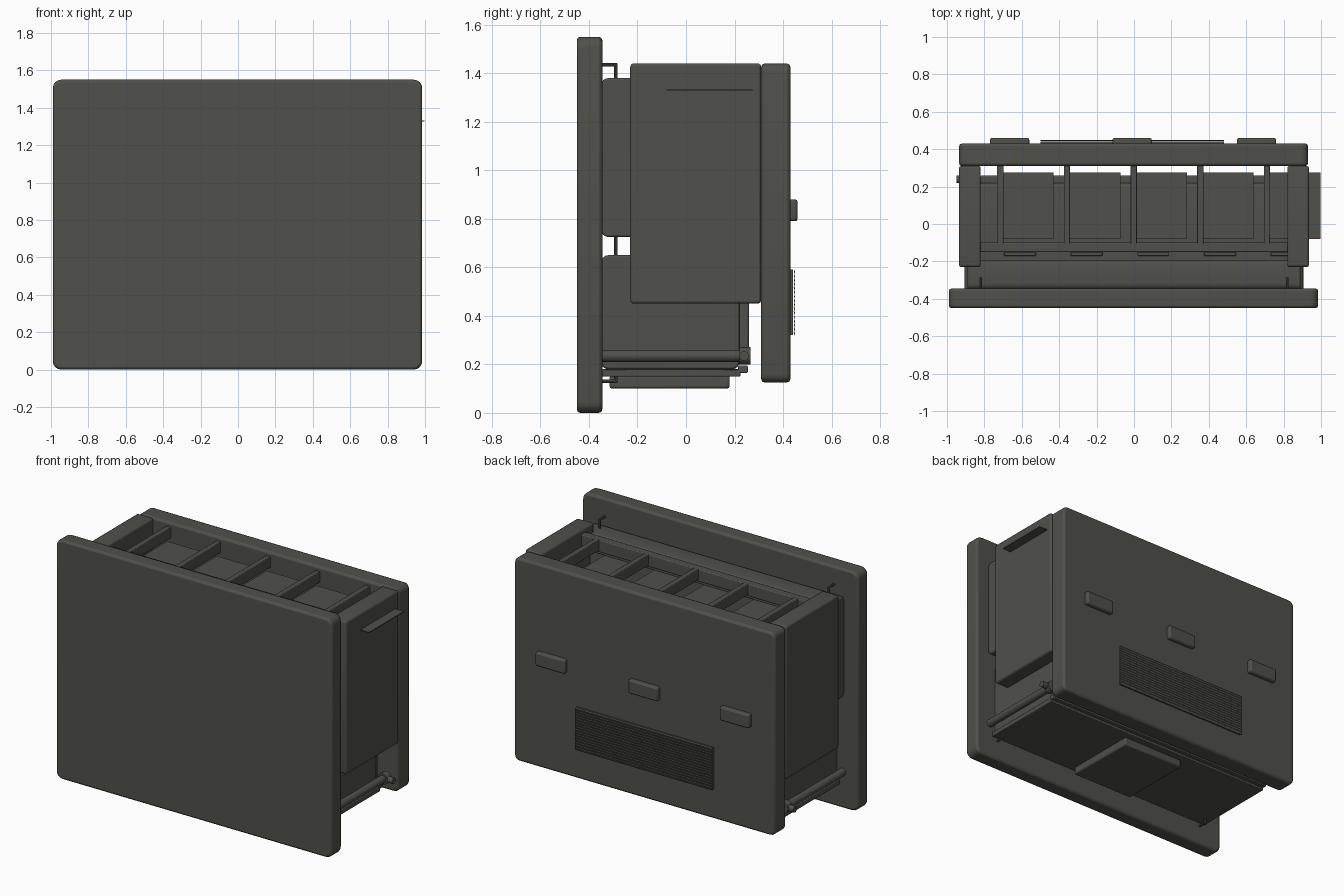
import bpy
import bmesh
import math
from mathutils import Vector

cube = bpy.data.objects.get("Cube")
if cube:
    bpy.data.objects.remove(cube, do_unlink=True)

grey = bpy.data.materials.new("dark olive grey")
colour = (0.08, 0.08, 0.07, 1)
grey.diffuse_color = colour
grey.use_nodes = True
grey.node_tree.nodes["Principled BSDF"].inputs["Base Color"].default_value = colour


def finish(name, bm, edge=0):
    mesh = bpy.data.meshes.new(name)
    bm.to_mesh(mesh)
    bm.free()
    mesh.materials.append(grey)
    obj = bpy.data.objects.new(name, mesh)
    bpy.context.collection.objects.link(obj)
    if edge:
        mod = obj.modifiers.new("soft edges", "BEVEL")
        mod.width = edge
        mod.segments = 2
        mod.limit_method = "ANGLE"
        mod.angle_limit = math.radians(40)
    bpy.ops.object.select_all(action="DESELECT")
    obj.select_set(True)
    bpy.context.view_layer.objects.active = obj
    bpy.ops.object.shade_smooth_by_angle(angle=math.radians(35))
    return obj


def box(name, xs, ys, zs, edge=0.008, corner=0, axis=1):
    """Box between limits; corner rounds the edges running along axis."""
    lo, hi = Vector((xs[0], ys[0], zs[0])), Vector((xs[1], ys[1], zs[1]))
    bm = bmesh.new()
    bmesh.ops.create_cube(bm, size=1)
    for v in bm.verts:
        v.co = (lo + hi) / 2 + v.co * (hi - lo)
    if corner:
        edges = [e for e in bm.edges
                 if abs((e.verts[0].co - e.verts[1].co).normalized()[axis]) > 0.9]
        bmesh.ops.bevel(bm, geom=edges, offset=corner, segments=4,
                        profile=0.5, affect="EDGES")
    return finish(name, bm, edge)


def rod(name, a, b, radius, sides=16):
    a, b = Vector(a), Vector(b)
    bm = bmesh.new()
    bmesh.ops.create_cone(bm, cap_ends=True, segments=sides, radius1=radius,
                          radius2=radius, depth=(b - a).length)
    turn = Vector((0, 0, 1)).rotation_difference(b - a)
    for v in bm.verts:
        v.co = turn @ v.co + (a + b) / 2
    return finish(name, bm)


# Large front and back panels
box("front_panel", (-0.99, 0.985), (-0.45, -0.345), (0, 1.55), 0.014, 0.045)
box("back_panel", (-0.935, 0.93), (0.31, 0.43), (0.125, 1.44), 0.014, 0.035)

# Inner boxes
box("upper_box", (-0.89, 0.89), (-0.35, -0.19), (0.725, 1.38), 0.008, 0.03, 0)
box("lower_box", (-0.84, 0.84), (-0.35, 0.22), (0.18, 0.65), 0.008, 0.03, 0)
box("lower_box_back", (-0.82, 0.82), (0.2, 0.26), (0.2, 0.62))
box("bottom_tray", (-0.86, 0.86), (-0.345, 0.225), (0.15, 0.18), 0.004)
box("bottom_lip", (-0.86, 0.86), (0.215, 0.255), (0.165, 0.195), 0.004)
box("bottom_plate", (-0.23, 0.22), (-0.315, 0.18), (0.1, 0.155), 0.01)

# Top frame: rail, cross beams and thin shelf leaves
box("top_rail", (-0.83, 0.83), (-0.15, -0.1), (1.33, 1.41), 0.006)
box("rail_ledge", (-0.83, 0.83), (-0.2, -0.13), (1.3, 1.365), 0.006)
for i in range(5):
    x = -0.715 + i * 0.3565
    box(f"cross_beam_{i + 1}", (x - 0.017, x + 0.017), (-0.11, 0.32),
        (1.34, 1.41), 0.004)
    box(f"shelf_leaf_{i + 1}", (x + 0.015, x + 0.285), (-0.08, 0.275),
        (1.327, 1.333), 0)
    box(f"rail_clip_{i + 1}", (x + 0.02, x + 0.19), (-0.17, -0.15),
        (1.36, 1.375), 0.003)

# Side parts, mirrored
for side, s in (("left", 1), ("right", -1)):
    def span(a, b):
        return tuple(sorted((s * a, s * b)))
    box(side + "_side_panel", span(0.82, 0.935), (-0.23, 0.31), (0.45, 1.44),
        0.01, 0.015, 0)
    rod(side + "_slide_rod", (s * 0.88, -0.35, 0.235), (s * 0.88, 0.26, 0.235), 0.025)
    rod(side + "_rod_end", (s * 0.88, 0.22, 0.235), (s * 0.88, 0.265, 0.235), 0.036)
    rod(side + "_rod_bracket", (s * 0.88, 0.24, 0.235), (s * 0.95, 0.24, 0.235), 0.02)
    x = s * 0.82
    rod(side + "_upright_wire", (x, -0.29, 0.125), (x, -0.29, 1.44), 0.007, 8)
    for level, z in (("top", 1.435), ("bottom", 0.13)):
        rod(f"{side}_{level}_hook", (x, -0.35, z), (x, -0.285, z), 0.007, 8)

# Back latches
for i, x in enumerate((-0.665, -0.01, 0.655)):
    box(f"back_latch_{i + 1}", (x - 0.105, x + 0.105), (0.42, 0.46), (0.79, 0.88),
        0.01, 0.012)

# Perforated back grille
bm = bmesh.new()
bmesh.ops.create_grid(bm, x_segments=56, y_segments=16, size=0.5)
for v in bm.verts:
    v.co = Vector((-0.01 - v.co.x * 0.98, 0.447, 0.455 + v.co.y * 0.27))
bmesh.ops.inset_individual(bm, faces=bm.faces[:], thickness=0.003, depth=-0.005)
finish("back_grille", bm)
box("grille_backing", (-0.5, 0.48), (0.42, 0.441), (0.32, 0.59), 0)
